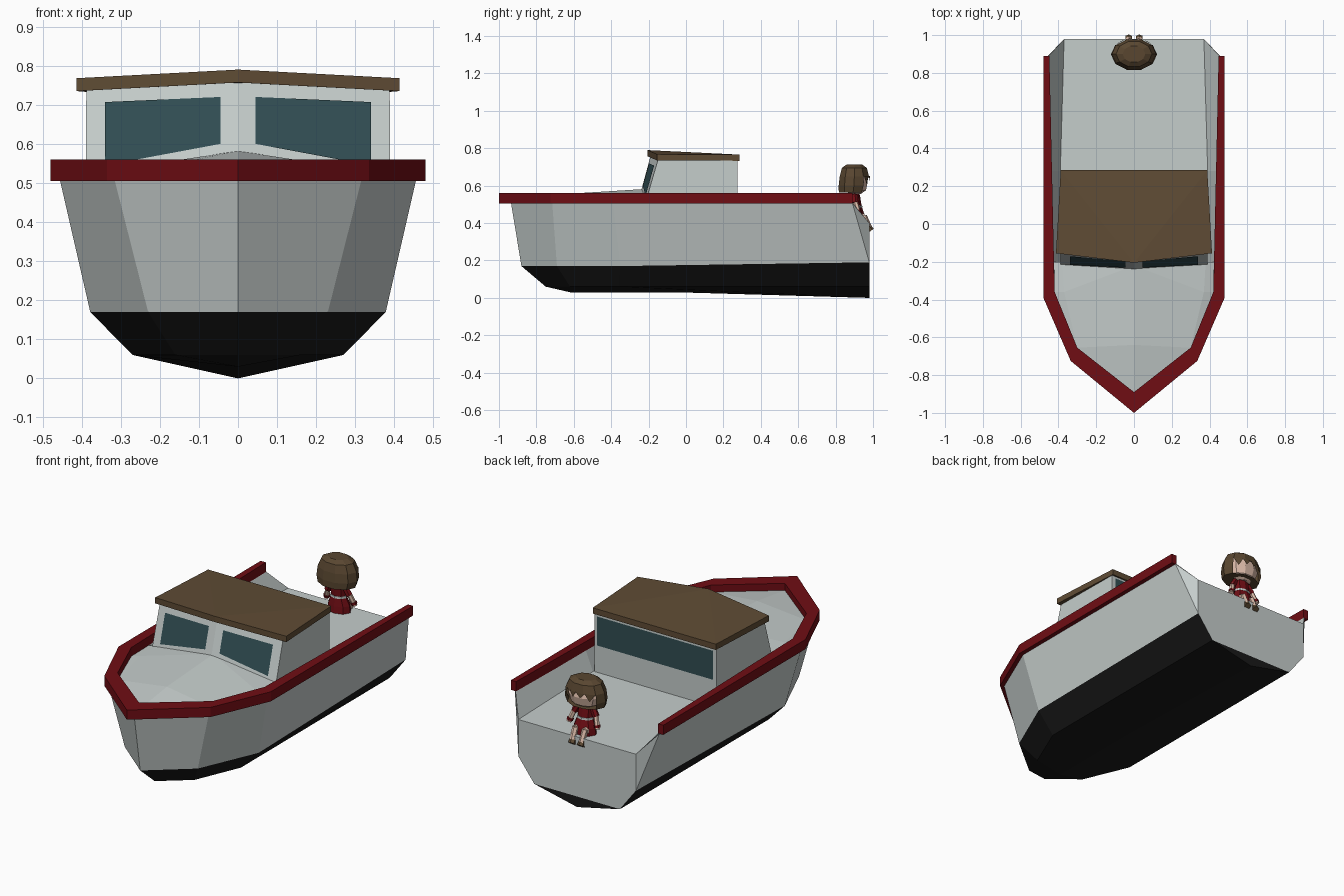
import bpy, bmesh, math
from mathutils import Vector

if "Cube" in bpy.data.objects:
    bpy.data.objects.remove(bpy.data.objects["Cube"])


def mat(name, r, g, b):
    m = bpy.data.materials.new(name)
    m.diffuse_color = (r, g, b, 1)
    m.use_nodes = True
    m.node_tree.nodes["Principled BSDF"].inputs["Base Color"].default_value = m.diffuse_color
    return m


PALE = mat("pale_paint", .56, .61, .60)
BLACK = mat("black_paint", .010, .010, .010)
RED = mat("red_paint", .16, .004, .007)
WOOD = mat("wood", .115, .072, .035)
GLASS = mat("glass", .03, .075, .085)
HAIR = mat("brown_hair", .10, .062, .03)
SKIN = mat("skin", .72, .50, .40)


def finish(name, bm, m):
    bmesh.ops.remove_doubles(bm, verts=bm.verts, dist=1e-4)
    bmesh.ops.recalc_face_normals(bm, faces=bm.faces)
    me = bpy.data.meshes.new(name)
    bm.to_mesh(me)
    bm.free()
    me.materials.append(m)
    ob = bpy.data.objects.new(name, me)
    bpy.context.collection.objects.link(ob)
    return ob


def shell(name, polys, m, mirror=True):
    """Polygons given as point lists; optionally mirrored across x = 0."""
    bm = bmesh.new()
    for poly in polys:
        for s in ((1, -1) if mirror else (1,)):
            pts = [(p[0] * s, p[1], p[2]) for p in poly]
            if s < 0:
                pts.reverse()
            bm.faces.new([bm.verts.new(p) for p in pts])
    return finish(name, bm, m)


def strips(*rows):
    """Quads (or triangles at shared points) between successive rows."""
    out = []
    for a, b in zip(rows, rows[1:]):
        for i in range(len(a) - 1):
            q = []
            for p in (a[i], a[i + 1], b[i + 1], b[i]):
                if p not in q:
                    q.append(p)
            if len(q) > 2:
                out.append(q)
    return out


def loft(name, rings, n, m, skip=lambda level, ang: False):
    """Elliptical rings (z, rx, ry, cy) joined into a faceted body."""
    bm = bmesh.new()
    rows = [[bm.verts.new((rx * math.cos(math.tau * i / n), cy + ry * math.sin(math.tau * i / n), z))
             for i in range(n)] for z, rx, ry, cy in rings]
    for k in range(len(rows) - 1):
        for i in range(n):
            if not skip(k, 360 * (i + .5) / n):
                j = (i + 1) % n
                bm.faces.new((rows[k][i], rows[k][j], rows[k + 1][j], rows[k + 1][i]))
    bm.faces.new(rows[0])
    bm.faces.new(rows[-1])
    return finish(name, bm, m)


def limbs(name, p0, p1, r0, r1, m, n=6):
    """A mirrored pair of tapered limbs."""
    bm = bmesh.new()
    for s in (1, -1):
        a, b = Vector((p0[0] * s, *p0[1:])), Vector((p1[0] * s, *p1[1:]))
        g = bmesh.ops.create_cone(bm, cap_ends=True, segments=n, radius1=r0, radius2=r1, depth=(b - a).length)
        rot = (b - a).to_track_quat('Z', 'Y').to_matrix()
        bmesh.ops.rotate(bm, verts=g["verts"], matrix=rot)
        bmesh.ops.translate(bm, verts=g["verts"], vec=(a + b) / 2)
    return finish(name, bm, m)


# Hull lines, bow to stern
sheer = [(0, -.935, .505), (.315, -.715, .505), (.455, -.39, .505), (.455, .89, .505)]
chine = [(0, -.88, .17), (.23, -.69, .17), (.378, -.35, .17), (.37, .98, .19)]
knuckle = [(0, -.75, .06), (.16, -.62, .06), (.27, -.36, .06), (.27, .98, .06)]
keel = [(0, -.75, .06), (0, -.62, .03), (0, -.05, .03), (0, .98, 0)]
corner = (.37, .98, .40)

# Topsides with chamfered stern corners and transom
shell("hull_topsides", strips(sheer, chine) + [
    [sheer[3], corner, chine[3]],
    [(0, .98, .40), corner, chine[3], knuckle[3], (0, .98, .06)]], PALE)
shell("hull_bottom", strips(chine, knuckle, keel) + [[knuckle[3], (0, .98, .06), keel[3]]], BLACK)

# Rail
outer = [(0, -1), (.335, -.725), (.48, -.39), (.48, .89)]
inner = [(0, -.89), (.30, -.655), (.42, -.36), (.448, .89)]
loop = [[(x, y, z) for x, y in line] for line, z in
        ((outer, .505), (outer, .56), (inner, .56), (inner, .505), (outer, .505))]
shell("rail", strips(*loop) + [[row[3] for row in loop[:4]]], RED)

# Aft deck and bulwark inner faces
edge = [(.39, -.22, .40), (.39, .28, .40), (.37, .98, .40)]
shell("aft_deck", strips([(0, y, z) for x, y, z in edge], edge), PALE)
shell("bulwark", [[edge[0], edge[1], (.435, .28, .51), (.423, -.22, .51)],
                  [edge[1], edge[2], (.452, .89, .51), (.435, .28, .51)]], PALE)

# Crowned foredeck
shell("foredeck", [
    [(0, -.89, .52), (.30, -.655, .52), (0, -.64, .556)],
    [(0, -.64, .556), (.30, -.655, .52), (.37, -.36, .525), (0, -.22, .582)],
    [(.30, -.655, .52), (.42, -.36, .51), (.37, -.36, .525)],
    [(0, -.22, .582), (.37, -.36, .525), (.38, -.2, .522)],
    [(.37, -.36, .525), (.42, -.36, .51), (.423, -.2, .51), (.38, -.2, .522)]], PALE)

# Cabin
fb, ft = [(0, -.26, .50), (.39, -.22, .50)], [(0, -.19, .757), (.388, -.15, .737)]
bb, bt = [(0, .275, .40), (.385, .275, .40)], [(0, .275, .737), (.385, .275, .737)]
shell("cabin", strips(fb, ft, bt, bb) + [[fb[1], ft[1], bt[1], bb[1], (.39, -.22, .40)]], PALE)


# Windows: thin panes lying on the cabin walls
def on_front(x, z):
    return (x, -.2635 + .04 * x / .39 + .07 * (z - .50) / .25, z)


shell("front_windows", [[on_front(*p) for p in ((.045, .60), (.34, .545), (.34, .707), (.045, .72))]], GLASS)
shell("back_window", [[(0, .279, .555), (.365, .279, .555), (.365, .279, .72), (0, .279, .72)]], GLASS)

# Roof: peaked at the front, flat at the back
top = [(0, -.205, .79), (.413, -.155, .768), (.388, .285, .766), (0, .285, .766)]
low = [(x, y, z - .033) for x, y, z in top]
shell("cabin_roof", [[top[0], top[1], top[2]], [top[0], top[2], top[3]],
                     [low[0], low[1], low[2]], [low[0], low[2], low[3]]] + strips(top, low), WOOD)

# Seated passenger facing astern: head and bobbed hair
loft("passenger_head", [(.555, .035, .03, .905), (.575, .08, .06, .905), (.62, .095, .07, .905),
                        (.68, .08, .06, .90)], 10, SKIN)
loft("passenger_hair", [(.712, .06, .045, .90), (.695, .095, .07, .90), (.65, .117, .082, .90),
                        (.60, .122, .086, .898), (.563, .112, .08, .893)], 10, HAIR,
     lambda k, a: k >= 2 and 40 < a < 140)


def fringe_point(x, z):
    return (x, .90 + .083 * math.sqrt(1 - (x / .12) ** 2), z)


locks = [(-.095, -.045, .612), (-.045, .005, .626), (.005, .05, .622), (.05, .095, .608)]
shell("passenger_fringe", [[fringe_point(a, .652), fringe_point(b, .652), fringe_point((a + b) / 2, z)]
                           for a, b, z in locks], HAIR, mirror=False)

# Passenger dress, belt and limbs
loft("passenger_dress", [(.402, .07, .05, .91), (.44, .066, .046, .91), (.49, .045, .034, .905),
                         (.55, .045, .03, .90), (.562, .025, .02, .90)], 8, RED)
loft("passenger_belt", [(.483, .049, .038, .905), (.495, .048, .037, .905)], 8, PALE)
limbs("passenger_sleeves", (.042, .90, .55), (.068, .905, .505), .016, .019, RED)
limbs("passenger_arms", (.066, .905, .515), (.09, .925, .445), .014, .014, SKIN)
limbs("passenger_cuffs", (.083, .919, .466), (.087, .922, .453), .018, .018, RED)
limbs("passenger_thighs", (.03, .90, .43), (.03, .955, .43), .023, .02, SKIN)
limbs("passenger_shins", (.03, .95, .437), (.028, .98, .375), .018, .015, SKIN)
limbs("passenger_shoes", (.028, .968, .385), (.028, .988, .358), .018, .02, WOOD)
